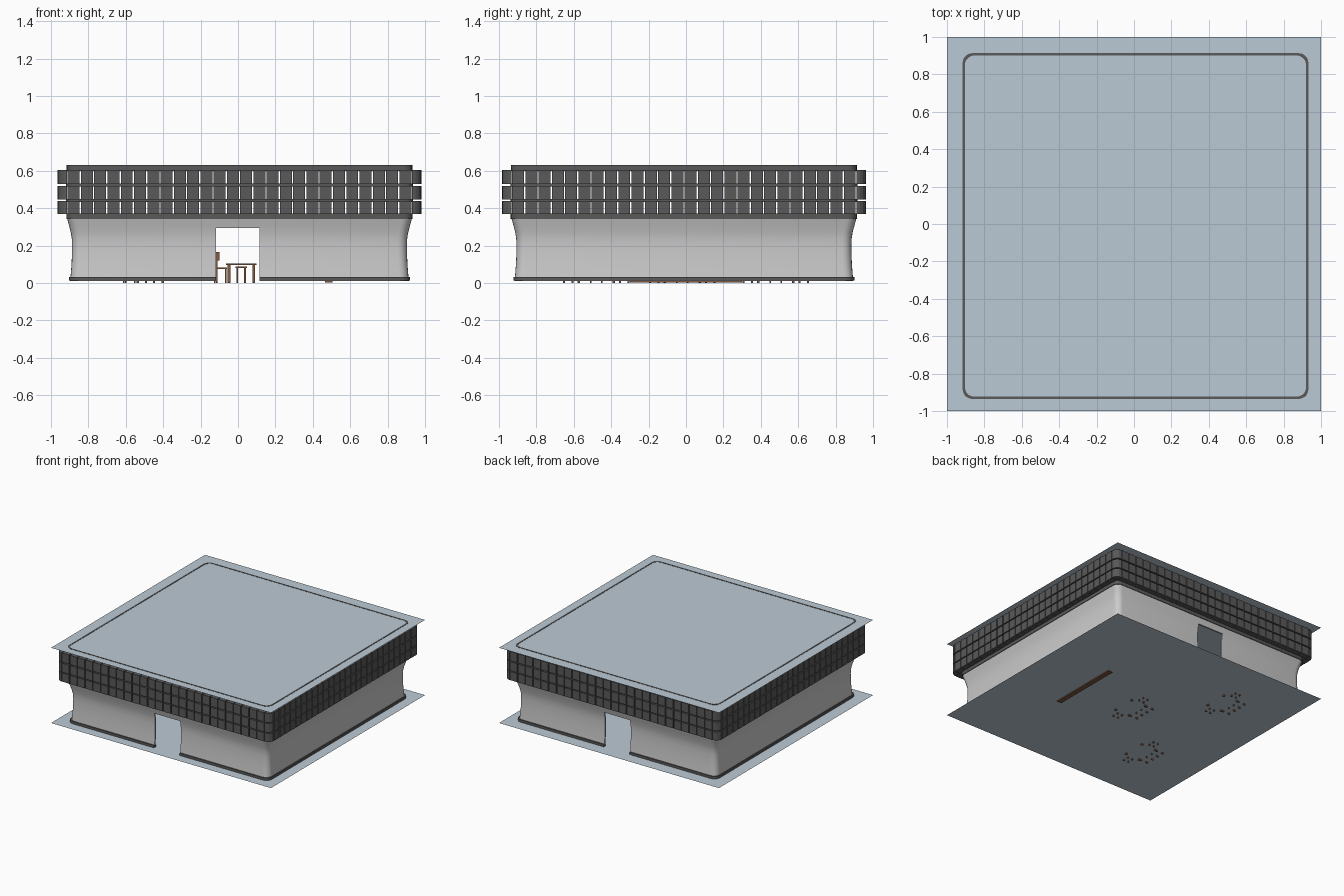
import bpy, bmesh, math
from mathutils import Matrix

if "Cube" in bpy.data.objects:
    bpy.data.objects.remove(bpy.data.objects["Cube"])

CX, CY = 0.008, -0.011     # centre of the building shell


def material(name, rgb):
    m = bpy.data.materials.new(name)
    m.diffuse_color = (*rgb, 1)
    m.use_nodes = True
    m.node_tree.nodes["Principled BSDF"].inputs["Base Color"].default_value = m.diffuse_color
    return m


DARK = material("dark_grey", (0.1, 0.1, 0.1))
SLAB = material("pale_blue", (0.5, 0.59, 0.66))
WOOD = material("wood", (0.22, 0.1, 0.05))


def finish(bm, name, mat=None, smooth=False):
    bmesh.ops.recalc_face_normals(bm, faces=bm.faces)
    me = bpy.data.meshes.new(name)
    bm.to_mesh(me)
    bm.free()
    ob = bpy.data.objects.new(name, me)
    bpy.context.collection.objects.link(ob)
    if mat:
        me.materials.append(mat)
    if smooth:
        bpy.ops.object.select_all(action='DESELECT')
        ob.select_set(True)
        bpy.context.view_layer.objects.active = ob
        bpy.ops.object.shade_smooth_by_angle(angle=math.radians(35))
    return ob


def add_box(bm, x0, x1, y0, y1, z0, z1):
    m = Matrix.Translation(((x0 + x1) / 2, (y0 + y1) / 2, (z0 + z1) / 2))
    m = m @ Matrix.Diagonal((x1 - x0, y1 - y0, z1 - z0, 1))
    return bmesh.ops.create_cube(bm, size=1, matrix=m)


def rounded_square(half, r, seg=5):
    pts = []
    for k in range(4):
        a0 = math.pi / 4 + k * math.pi / 2
        c = (half - r) * math.sqrt(2)
        for i in range(seg + 1):
            a = k * math.pi / 2 + i / seg * math.pi / 2
            pts.append((CX + c * math.cos(a0) + r * math.cos(a),
                        CY + c * math.sin(a0) + r * math.sin(a)))
    return pts


def ring(name, profile, r=0.05, mat=None, smooth=True):
    """Sweep a closed (half width, z) profile round a rounded square."""
    bm = bmesh.new()
    loops = [[bm.verts.new((x, y, z)) for x, y in rounded_square(h, r)]
             for h, z in profile]
    for a, b in zip(loops, loops[1:] + loops[:1]):
        n = len(a)
        for i in range(n):
            j = (i + 1) % n
            bm.faces.new((a[i], a[j], b[j], b[i]))
    return finish(bm, name, mat, smooth)


def band(h, t, z0, z1):
    return [(h, z0), (h, z1), (h - t, z1), (h - t, z0)]


# floor and roof sheets
for name, z in (("floor", 0.011), ("roof", 0.629)):
    bm = bmesh.new()
    bmesh.ops.create_grid(bm, x_segments=1, y_segments=1, size=1,
                          matrix=Matrix.Translation((0, 0, z)))
    finish(bm, name, SLAB)

# curved lower wall and its skirting
outer = [(0.905, 0.012), (0.902, 0.05), (0.898, 0.10), (0.896, 0.15),
         (0.895, 0.20), (0.897, 0.24), (0.902, 0.27), (0.911, 0.305), (0.922, 0.345)]
wall = ring("curved_wall", outer + [(h - 0.012, z) for h, z in reversed(outer)])
skirting = ring("skirting", band(0.912, 0.024, 0.013, 0.033), mat=DARK)

# doorways cut through front and back
bm = bmesh.new()
add_box(bm, -0.118, 0.116, -1.2, 1.2, -0.1, 0.295)
cutter = finish(bm, "doorway_cutter")
for ob in (wall, skirting):
    mod = ob.modifiers.new("doorways", 'BOOLEAN')
    mod.operation = 'DIFFERENCE'
    mod.solver = 'EXACT'
    mod.object = cutter
    bpy.context.view_layer.objects.active = ob
    bpy.ops.object.modifier_apply(modifier=mod.name)
bpy.data.objects.remove(cutter)

# dark rails between the window rows, and the top rim
ring("lower_rail", band(0.926, 0.03, 0.342, 0.372), mat=DARK)
ring("middle_rail_1", band(0.928, 0.02, 0.434, 0.449), mat=DARK)
ring("middle_rail_2", band(0.928, 0.02, 0.515, 0.533), mat=DARK)
ring("top_rim", band(0.924, 0.012, 0.600, 0.631), mat=DARK)

# three rows of projecting window panels with rounded corner panels
IN, OUT, COUNT, GAP = 0.922, 0.973, 26, 0.007
pitch = 2 * IN / COUNT
for row, (z0, z1) in enumerate(((0.369, 0.439), (0.447, 0.520), (0.529, 0.604))):
    bm = bmesh.new()
    for side in range(4):
        new = []
        for i in range(COUNT):
            x = -IN + i * pitch
            new += add_box(bm, x + GAP / 2, x + pitch - GAP / 2,
                           -OUT, -IN, z0, z1)["verts"]
        # corner panel as a quarter-round prism
        r = OUT - IN
        foot = [(IN, -IN)] + [(IN + r * math.sin(a), -IN - r * math.cos(a))
                              for a in (j * math.pi / 8 for j in range(5))]
        lo = [bm.verts.new((x, y, z0)) for x, y in foot]
        hi = [bm.verts.new((x, y, z1)) for x, y in foot]
        bm.faces.new(lo)
        bm.faces.new(hi)
        for i in range(len(foot)):
            j = (i + 1) % len(foot)
            bm.faces.new((lo[i], lo[j], hi[j], hi[i]))
        new += lo + hi
        bmesh.ops.transform(bm, verts=new, matrix=Matrix.Translation((CX, CY, 0))
                            @ Matrix.Rotation(side * math.pi / 2, 4, 'Z'))
    finish(bm, f"window_panels_{row + 1}", DARK)


def legs(bm, x0, x1, y0, y1, top, w):
    for x in (x0, x1 - w):
        for y in (y0, y1 - w):
            add_box(bm, x, x + w, y, y + w, 0, top)


# dining sets: long table, chairs on the left, stools at the ends
for n, (cx, cy) in enumerate(((0.017, -0.02), (-0.47, 0.48), (-0.47, -0.48))):
    bm = bmesh.new()
    add_box(bm, cx - 0.082, cx + 0.082, cy - 0.11, cy + 0.11, 0.097, 0.105)
    legs(bm, cx - 0.072, cx + 0.074, cy - 0.1, cy + 0.1, 0.097, 0.014)
    finish(bm, f"table_{n + 1}", WOOD)
    bm = bmesh.new()
    for y in (cy - 0.06, cy + 0.06):
        add_box(bm, cx - 0.145, cx - 0.075, y - 0.035, y + 0.035, 0.076, 0.084)
        add_box(bm, cx - 0.145, cx - 0.115, y - 0.035, y + 0.035, 0.12, 0.165)
        legs(bm, cx - 0.145, cx - 0.078, y - 0.034, y + 0.034, 0.076, 0.008)
        legs(bm, cx - 0.145, cx - 0.127, y - 0.034, y + 0.034, 0.13, 0.008)
    finish(bm, f"chairs_{n + 1}", WOOD)
    bm = bmesh.new()
    for y in (cy - 0.15, cy + 0.15):
        add_box(bm, cx - 0.03, cx + 0.03, y - 0.03, y + 0.03, 0.08, 0.088)
        legs(bm, cx - 0.026, cx + 0.026, y - 0.028, y + 0.028, 0.08, 0.01)
    finish(bm, f"stools_{n + 1}", WOOD)

# service counter on the right
bm = bmesh.new()
add_box(bm, 0.465, 0.505, -0.3, 0.3, 0.004, 0.13)
add_box(bm, 0.45, 0.52, -0.31, 0.31, 0.13, 0.14)
finish(bm, "service_counter", WOOD)
